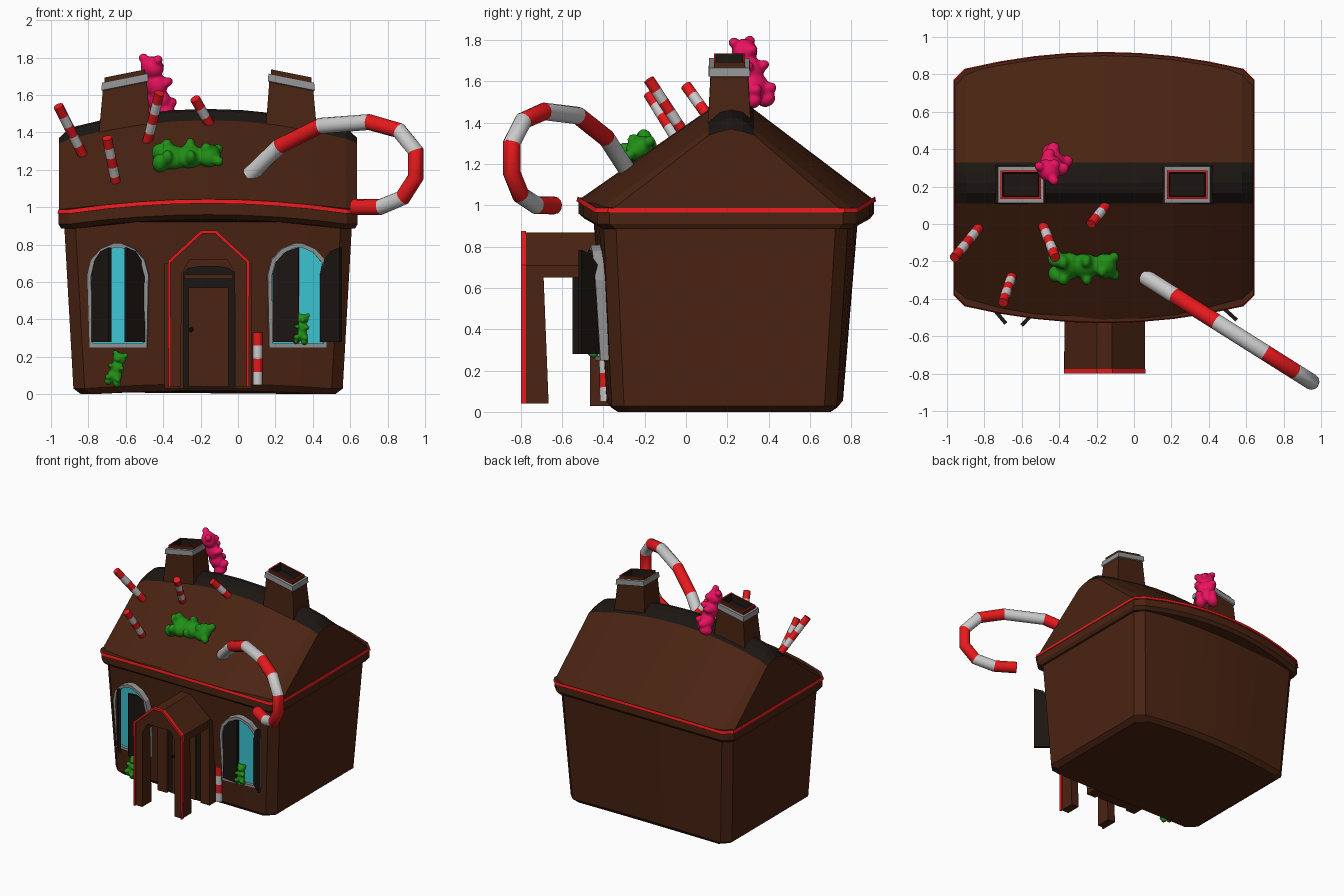
import bpy, bmesh
from math import sin, cos, pi, radians, atan2
from mathutils import Vector, Matrix

if "Cube" in bpy.data.objects:
    bpy.data.objects.remove(bpy.data.objects["Cube"])

CX = -0.16  # centre line of the house


def material(name, rgb):
    m = bpy.data.materials.new(name)
    m.diffuse_color = (*rgb, 1)
    m.use_nodes = True
    m.node_tree.nodes["Principled BSDF"].inputs["Base Color"].default_value = m.diffuse_color
    return m


BROWN = material("chocolate", (0.068, 0.017, 0.006))
DARK = material("dark_chocolate", (0.011, 0.008, 0.006))
RED = material("red_icing", (0.8, 0.01, 0.012))
WHITE = material("white_sugar", (0.65, 0.65, 0.65))
GREY = material("grey_icing", (0.3, 0.3, 0.3))
CYAN = material("sugar_glass", (0.05, 0.6, 0.7))
GREEN = material("green_jelly", (0.015, 0.27, 0.008))
PINK = material("pink_jelly", (0.85, 0.006, 0.12))


def add(name, bm, mats, loc=(0, 0, 0), rot=(0, 0, 0)):
    me = bpy.data.meshes.new(name)
    bm.to_mesh(me)
    bm.free()
    for m in mats:
        me.materials.append(m)
    ob = bpy.data.objects.new(name, me)
    ob.location, ob.rotation_euler = loc, rot
    bpy.context.collection.objects.link(ob)
    return ob


def loft(name, rings, mats, pick=lambda i, j: 0, closed=False, caps=(0, 0), loc=(0, 0, 0), rot=(0, 0, 0)):
    """Skin a row of equal-length rings; pick(band, side) gives the material index."""
    bm = bmesh.new()
    vs = [[bm.verts.new(p) for p in r] for r in rings]
    n = len(rings[0])
    for i in range(len(vs) if closed else len(vs) - 1):
        a, b = vs[i], vs[(i + 1) % len(vs)]
        for j in range(n):
            k = (j + 1) % n
            bm.faces.new((a[j], a[k], b[k], b[j])).material_index = pick(i, j)
    if not closed:
        bm.faces.new(vs[0][::-1]).material_index = caps[0]
        bm.faces.new(vs[-1]).material_index = caps[1]
    bmesh.ops.recalc_face_normals(bm, faces=bm.faces)
    return add(name, bm, mats, loc, rot)


def prism(name, pts, y0, y1, mat, loc=(0, 0, 0), rot=(0, 0, 0)):
    return loft(name, [[(x, y, z) for x, z in pts] for y in (y0, y1)], [mat], loc=loc, rot=rot)


def box(name, x0, x1, y0, y1, z0, z1, mat):
    return prism(name, [(x0, z0), (x1, z0), (x1, z1), (x0, z1)], y0, y1, mat)


def mirrored(half):
    return half + [(-x, z) for x, z in reversed(half)]


def plan(z, hx, yf, yb, bow, rise, ch=0.06, n=8):
    """Chamfered house outline with bowed front and back."""
    us = [-1 + 2 * i / n for i in range(n + 1)]
    row = lambda u, y, s: (CX + (hx - ch) * u, y + s * bow * (1 - u * u), z + rise * (1 - u * u))
    return ([row(u, yf, -1) for u in us] + [(CX + hx, yf + ch, z), (CX + hx, yb - ch, z)]
            + [row(-u, yb, 1) for u in us] + [(CX - hx, yb - ch, z), (CX - hx, yf + ch, z)])


# walls and eaves
loft("walls", [plan(0, 0.68, -0.33, 0.70, 0.03, 0.02), plan(0.03, 0.72, -0.36, 0.73, 0.03, 0.025),
               plan(0.92, 0.77, -0.40, 0.785, 0.05, 0.05)], [BROWN])
loft("eaves", [plan(0.885, 0.785, -0.40, 0.80, 0.09, 0.05), plan(0.91, 0.80, -0.43, 0.82, 0.09, 0.05),
               plan(0.965, 0.80, -0.43, 0.82, 0.09, 0.055), plan(0.965, 0.805, -0.44, 0.83, 0.09, 0.055),
               plan(0.988, 0.80, -0.435, 0.825, 0.09, 0.055)],
     [BROWN, RED], pick=lambda i, j: int(i > 1))

# arched roof with dark ridge strip
cols = []
for u in [-1.08] + [-1 + i / 4 for i in range(9)] + [1.08]:
    end = abs(u) > 1
    k = 0 if end else 1 - u * u
    c, zr, z0 = (0.06 if end else 0), (1.37 if end else 1.425 + 0.1 * k), 0.975 + 0.055 * k
    cols.append([(CX + 0.738 * u, y, z) for y, z in (
        (-0.425 - 0.09 * k + c, z0), (0.11, zr - 0.06 + c / 2), (0.165, zr - 0.012), (0.22, zr),
        (0.275, zr - 0.012), (0.33, zr - 0.06 + c / 2), (0.815 + 0.09 * k - c, z0))])
loft("roof", cols, [BROWN, DARK], pick=lambda i, j: int(1 <= j <= 4))

# chimneys, tops sloping away from the middle
for side in (-1, 1):
    def rect(hx, hy, z, tilt=0.2):
        return [(CX + side * (0.445 + a * hx), 0.21 + b * hy, z - tilt * a * hx)
                for a, b in ((-1, -1), (1, -1), (1, 1), (-1, 1))]
    rings = [rect(0.14, 0.105, 1.38, 0), rect(0.118, 0.09, 1.645), rect(0.126, 0.1, 1.65), rect(0.122, 0.098, 1.69),
             rect(0.108, 0.075, 1.69), rect(0.108, 0.075, 1.715), rect(0.098, 0.065, 1.715), rect(0.092, 0.06, 1.66)]
    loft("chimney_" + ("left" if side < 0 else "right"), rings, [BROWN, GREY, RED, DARK],
         pick=lambda i, j: (0, 1, 1, 1, 0, 2, 3)[i], caps=(0, 3))

# arched windows with grey frames and hinged shutters
arch = mirrored([(0.155, -0.28), (0.165, 0.11), (0.145, 0.19), (0.09, 0.25), (0.02, 0.28)])
inner = [(x * 0.87, z * 0.92) for x, z in arch]
leaf = [(0, -0.25), (0.14, -0.25), (0.14, 0.255), (0.075, 0.235), (0.02, 0.18), (0, 0.11)]
windows = (("left", -0.64, -0.08, ((-0.775, -0.425, -50), (-0.505, -0.44, -133))),
           ("right", 0.32, 0.08, ((0.185, -0.445, -8), (0.445, -0.42, -42))))
for name, x, turn, hinges in windows:
    place = dict(loc=(x, -0.405, 0.53), rot=(0.065, 0, turn))
    rings = [[(a, y, b) for a, b in p] for p, y in ((arch, -0.04), (arch, 0.05), (inner, 0.05), (inner, -0.04))]
    loft("window_frame_" + name, rings, [GREY], closed=True, **place)
    prism("window_pane_" + name, inner, -0.02, 0.03, CYAN, **place)
    for hx, hy, deg in hinges:
        prism("shutter_" + name, leaf, -0.01, 0.01, DARK, loc=(hx, hy, 0.53), rot=(0, 0, radians(deg)))

# porch: roof, red edging, posts
at = (CX + 0.003, 0, 0)
outline = [(0.215, 0.65), (0.215, 0.71), (0.04, 0.87)]
hollow = [(0.14, 0.65), (0.10, 0.72)]
rim, rim_in = [(0.215, 0.04), (0.218, 0.712), (0.042, 0.875)], [(0.202, 0.04), (0.203, 0.705), (0.036, 0.858)]
prism("porch_roof", mirrored(outline) + mirrored(hollow)[::-1], -0.785, -0.38, BROWN, loc=at)
prism("porch_edging", mirrored(rim) + mirrored(rim_in)[::-1], -0.80, -0.775, RED, loc=at)
for s in (-1, 1):
    post = [[(CX + s * (0.178 + a * w), y, z) for a, y in ((-1, -0.785), (1, -0.785), (1, yb), (-1, yb))]
            for z, w, yb in ((0.04, 0.033, -0.665), (0.67, 0.036, -0.69))]
    loft("porch_post", post, [BROWN])
    a, b = sorted((CX + s * 0.15, CX + s * 0.232))
    box("door_pilaster", a, b, -0.465, -0.36, 0.03, 0.70, BROWN)

# door
prism("door_surround", mirrored([(0.16, 0.03), (0.16, 0.66), (0.10, 0.74)]), -0.44, -0.37, BROWN, loc=at)
prism("door_frame", mirrored([(0.137, 0.035), (0.137, 0.65), (0.11, 0.675), (0.05, 0.685)]),
      -0.452, -0.38, DARK, loc=at)
box("door_panel", CX - 0.105, CX + 0.108, -0.465, -0.40, 0.04, 0.57, BROWN)
box("door_lintel", CX - 0.13, CX + 0.133, -0.462, -0.40, 0.615, 0.64, BROWN)
bm = bmesh.new()
bmesh.ops.create_icosphere(bm, subdivisions=1, radius=0.014)
add("door_knob", bm, [DARK], loc=(-0.25, -0.475, 0.345))


# candy sticks: striped tubes
def tube(name, pts, r, bands, ref=None, n=10):
    pts = [Vector(p) for p in pts]
    rings = []
    for i, p in enumerate(pts):
        a, b = pts[max(i - 1, 0)], pts[min(i + 1, len(pts) - 1)]
        t = (p - a).normalized() + (b - p).normalized()
        t.normalize()
        u = Vector(ref).normalized() if ref else t.cross(Vector((1, 0, 0))).normalized()
        v = t.cross(u)
        rings.append([p + r * (cos(2 * pi * k / n) * u + sin(2 * pi * k / n) * v) for k in range(n)])
    ob = loft(name, rings, [RED, WHITE], pick=lambda i, j: bands[i], caps=(bands[0], bands[-1]))
    bpy.ops.object.select_all(action='DESELECT')
    ob.select_set(True)
    bpy.context.view_layer.objects.active = ob
    bpy.ops.object.shade_smooth_by_angle(angle=radians(40))


sticks = (((-0.96, -0.18, 1.54), (-0.83, -0.02, 1.28)), ((-0.70, -0.42, 1.37), (-0.65, -0.27, 1.12)),
          ((-0.42, -0.18, 1.61), (-0.485, -0.01, 1.35)), ((-0.23, 0.0, 1.58), (-0.15, 0.10, 1.44)),
          ((0.105, -0.395, 0.33), (0.105, -0.39, 0.05)))
for tip, base in sticks:
    tip, base = Vector(tip), Vector(base)
    n = max(3, round((tip - base).length / 0.064))
    tube("candy_stick", [tip.lerp(base, i / n) for i in range(n + 1)], 0.027, [i % 2 for i in range(n)])

# big hooked candy cane, in one slanted upright plane
hook = ((0.06, 1.17), (0.22, 1.325), (0.44, 1.435), (0.70, 1.455), (0.86, 1.41),
        (0.95, 1.30), (0.95, 1.16), (0.88, 1.05), (0.76, 1.0), (0.62, 1.0))
tube("candy_cane", [(x, -0.29 - (x - 0.07) * 0.63, z) for x, z in hook], 0.043,
     [1, 0, 1, 0, 1, 0, 0, 1, 0], ref=(0.63, 1, 0), n=12)


# jelly bears: blended ellipsoids
def bear(name, mat, centre, up, face, length):
    z = Vector(up).normalized()
    y = -Vector(face)
    y = (y - z * y.dot(z)).normalized()
    x = y.cross(z)
    bm = bmesh.new()
    parts = [((0, 0, 0.30), (0.19, 0.15, 0.17)), ((0, -0.13, 0.27), (0.08, 0.08, 0.07)),
             ((0, 0, 0.02), (0.19, 0.15, 0.22)), ((0, 0, -0.2), (0.21, 0.15, 0.18))]
    for s in (-1, 1):
        parts += [((s * 0.15, 0, 0.435), (0.075, 0.07, 0.07)), ((s * 0.15, -0.09, 0.05), (0.085, 0.11, 0.07)),
                  ((s * 0.14, -0.10, -0.28), (0.09, 0.11, 0.08)), ((s * 0.13, 0, -0.39), (0.11, 0.14, 0.11))]
    for c, r in parts:
        bmesh.ops.create_icosphere(bm, subdivisions=3, radius=1,
                                   matrix=Matrix.Translation(c) @ Matrix.Diagonal((*r, 1)))
    ob = add(name, bm, [mat])
    ob.matrix_world = (Matrix.Translation(centre) @ Matrix((x, y, z)).transposed().to_4x4()
                       @ Matrix.Scale(length, 4))
    mod = ob.modifiers.new("blend", 'REMESH')
    mod.mode, mod.voxel_size, mod.use_smooth_shade = 'VOXEL', 0.03, True


bear("roof_bear", GREEN, (-0.27, -0.225, 1.27), (1, 0, 0.05), (0, -0.57, 0.82), 0.38)
bear("chimney_bear", PINK, (-0.44, 0.315, 1.645), (-0.06, -0.10, 0.33), (1, 1, 0), 0.36)
bear("garden_bear", GREEN, (-0.65, -0.415, 0.135), (0.05, 0, 0.18), (-0.2, -1, 0), 0.19)
bear("window_bear", GREEN, (0.34, -0.45, 0.35), (0.1, 0, 1), (0.1, -1, 0), 0.17)
